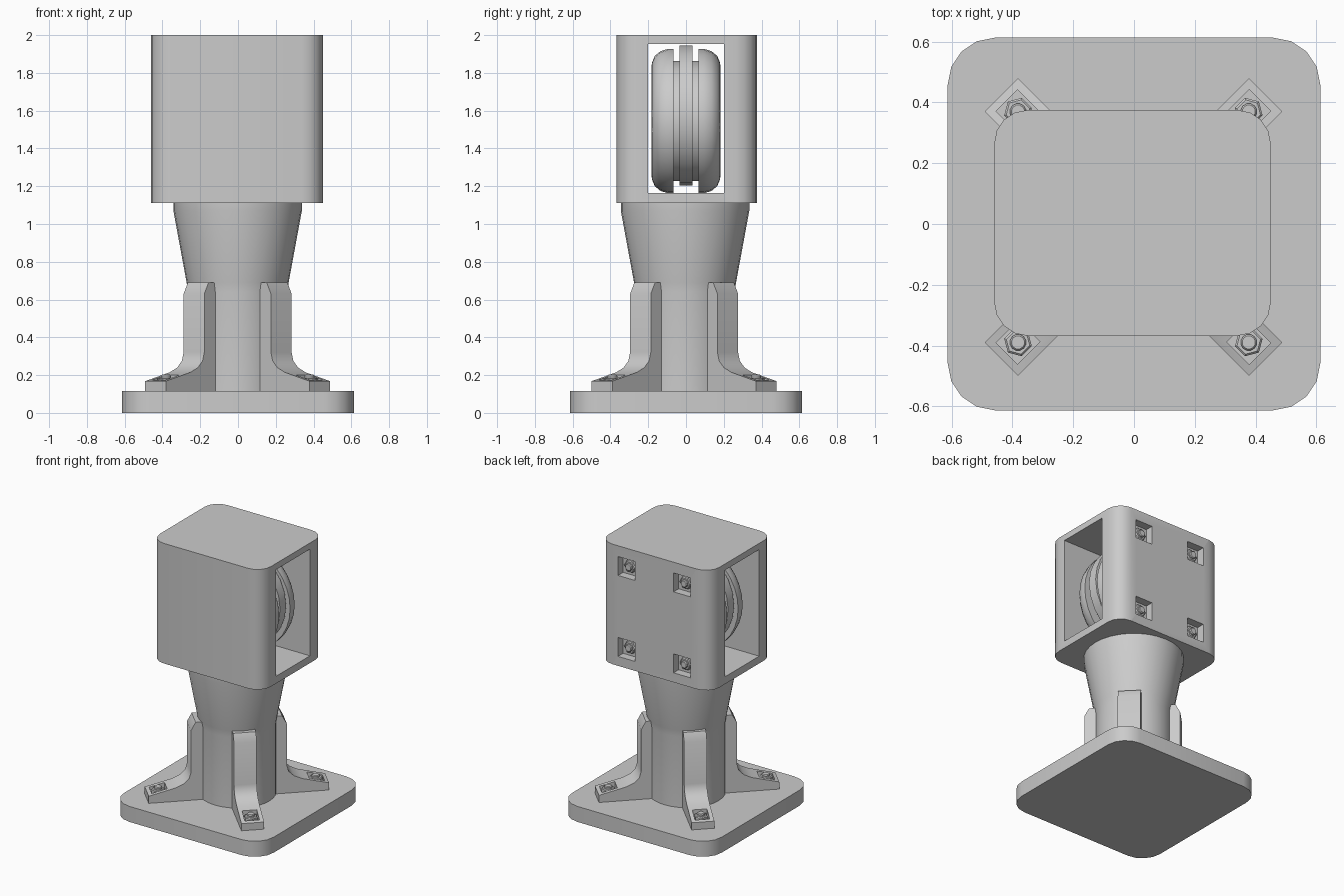
import bpy, bmesh
from math import pi, cos, sin, radians
from mathutils import Matrix, Vector

if "Cube" in bpy.data.objects:
    bpy.data.objects.remove(bpy.data.objects["Cube"])

WHEEL_Z = 1.545


def finish(bm, name, smooth=True):
    bmesh.ops.recalc_face_normals(bm, faces=bm.faces)
    me = bpy.data.meshes.new(name)
    bm.to_mesh(me)
    bm.free()
    ob = bpy.data.objects.new(name, me)
    bpy.context.collection.objects.link(ob)
    bpy.ops.object.select_all(action='DESELECT')
    ob.select_set(True)
    bpy.context.view_layer.objects.active = ob
    if smooth:
        bpy.ops.object.shade_smooth_by_angle(angle=radians(32))
    return ob


def extrude(pts, vec):
    bm = bmesh.new()
    face = bm.faces.new([bm.verts.new(p) for p in pts])
    res = bmesh.ops.extrude_face_region(bm, geom=[face])
    verts = [g for g in res['geom'] if isinstance(g, bmesh.types.BMVert)]
    bmesh.ops.translate(bm, verts=verts, vec=vec)
    return bm


def rounded_block(name, x0, x1, y0, y1, z0, z1, r, seg=4):
    corners = [(x1 - r, y1 - r), (x0 + r, y1 - r), (x0 + r, y0 + r), (x1 - r, y0 + r)]
    pts = []
    for q, (cx, cy) in enumerate(corners):
        for i in range(seg + 1):
            a = pi / 2 * (q + i / seg)
            pts.append((cx + r * cos(a), cy + r * sin(a), z0))
    return finish(extrude(pts, (0, 0, z1 - z0)), name)


def lathe(name, profile, n, mat=Matrix()):
    """Closed solid from (radius, height) points, capped at both ends."""
    bm = bmesh.new()
    rings = [[bm.verts.new((r * cos(2 * pi * i / n), r * sin(2 * pi * i / n), z))
              for i in range(n)] for r, z in profile]
    for a, b in zip(rings, rings[1:]):
        for i in range(n):
            j = (i + 1) % n
            bm.faces.new((a[i], a[j], b[j], b[i]))
    bm.faces.new(rings[0])
    bm.faces.new(rings[-1])
    bm.transform(mat)
    return finish(bm, name)


def cut_box(ob, centre, size, mat=Matrix()):
    bm = bmesh.new()
    bmesh.ops.create_cube(bm, size=1, matrix=mat @ Matrix.Translation(centre) @
                          Matrix.Diagonal((*size, 1)))
    cutter = finish(bm, "cutter", False)
    cutter.hide_render = True
    mod = ob.modifiers.new("cut", 'BOOLEAN')
    mod.object = cutter
    mod.operation = 'DIFFERENCE'
    mod.solver = 'EXACT'
    bpy.context.view_layer.objects.active = ob
    bpy.ops.object.modifier_apply(modifier=mod.name)
    bpy.data.objects.remove(cutter)


def bolt(name, mat):
    """Hex head with a round stud on top, along local z."""
    lathe(name + "_head", [(0.047, -0.01), (0.047, 0.02), (0.04, 0.026)], 6, mat)
    lathe(name + "_stud", [(0.027, 0.0), (0.027, 0.036), (0.022, 0.042)], 12, mat)


# Base plate
rounded_block("base_plate", -0.613, 0.613, -0.613, 0.613, 0, 0.115, 0.155)

# Flared column
lathe("column", [(0.262, 0.1), (0.262, 0.64), (0.27, 0.69), (0.34, 1.07), (0.34, 1.13)], 32,
      Matrix.Translation((-0.002, -0.005, 0)))

# Four corner brackets with pocketed feet and bolts
bracket = [(0.15, 0.11), (0.615, 0.11), (0.615, 0.168), (0.43, 0.215), (0.375, 0.24),
           (0.34, 0.275), (0.327, 0.32), (0.327, 0.63), (0.295, 0.69), (0.15, 0.69)]
W = 0.155
for k in range(4):
    m = Matrix.Translation((-0.002, -0.01, 0)) @ Matrix.Rotation(pi / 4 + k * pi / 2, 4, 'Z')
    bm = extrude([(r, -W / 2, z) for r, z in bracket], (0, W, 0))
    bm.transform(m)
    ob = finish(bm, f"bracket_{k + 1}")
    cut_box(ob, (0.537, 0, 0.205), (0.105, 0.1, 0.1), m)
    bolt(f"foot_bolt_{k + 1}", m @ Matrix.Translation((0.537, 0, 0.16)))

# Head housing with a through slot and four bolt pockets on the back
housing = rounded_block("housing", -0.46, 0.45, -0.368, 0.375, 1.11, 2.0, 0.11)
cut_box(housing, (0, 0, 1.559), (1.2, 0.4, 0.79))
i = 0
for x in (-0.23, 0.225):
    for z in (1.25, 1.85):
        i += 1
        cut_box(housing, (x, 0.375, z), (0.14, 0.12, 0.14))
        bolt(f"housing_bolt_{i}", Matrix.Translation((x, 0.315, z)) @ Matrix.Rotation(-pi / 2, 4, 'X'))
bpy.ops.object.select_all(action='DESELECT')
housing.select_set(True)
bpy.context.view_layer.objects.active = housing
bpy.ops.object.shade_smooth_by_angle(angle=radians(32))

# Wheel: two rounded outer halves, a hub and a thin centre disc, axis along y
rim = [(0.382, 0.065), (0.382, 0.095), (0.37, 0.135), (0.345, 0.165), (0.31, 0.18), (0.285, 0.183)]
for side, name in ((1, "wheel_back_half"), (-1, "wheel_front_half")):
    lathe(name, rim, 32, Matrix.Translation((0, 0, WHEEL_Z)) @ Matrix.Rotation(-side * pi / 2, 4, 'X'))
spin = Matrix.Rotation(-pi / 2, 4, 'X')
lathe("wheel_hub", [(0.318, -0.07), (0.318, 0.07)], 24, Matrix.Translation((0, 0, WHEEL_Z)) @ spin)
lathe("centre_disc", [(0.37, -0.035), (0.37, 0.035)], 24, Matrix.Translation((0, 0, 1.575)) @ spin)
